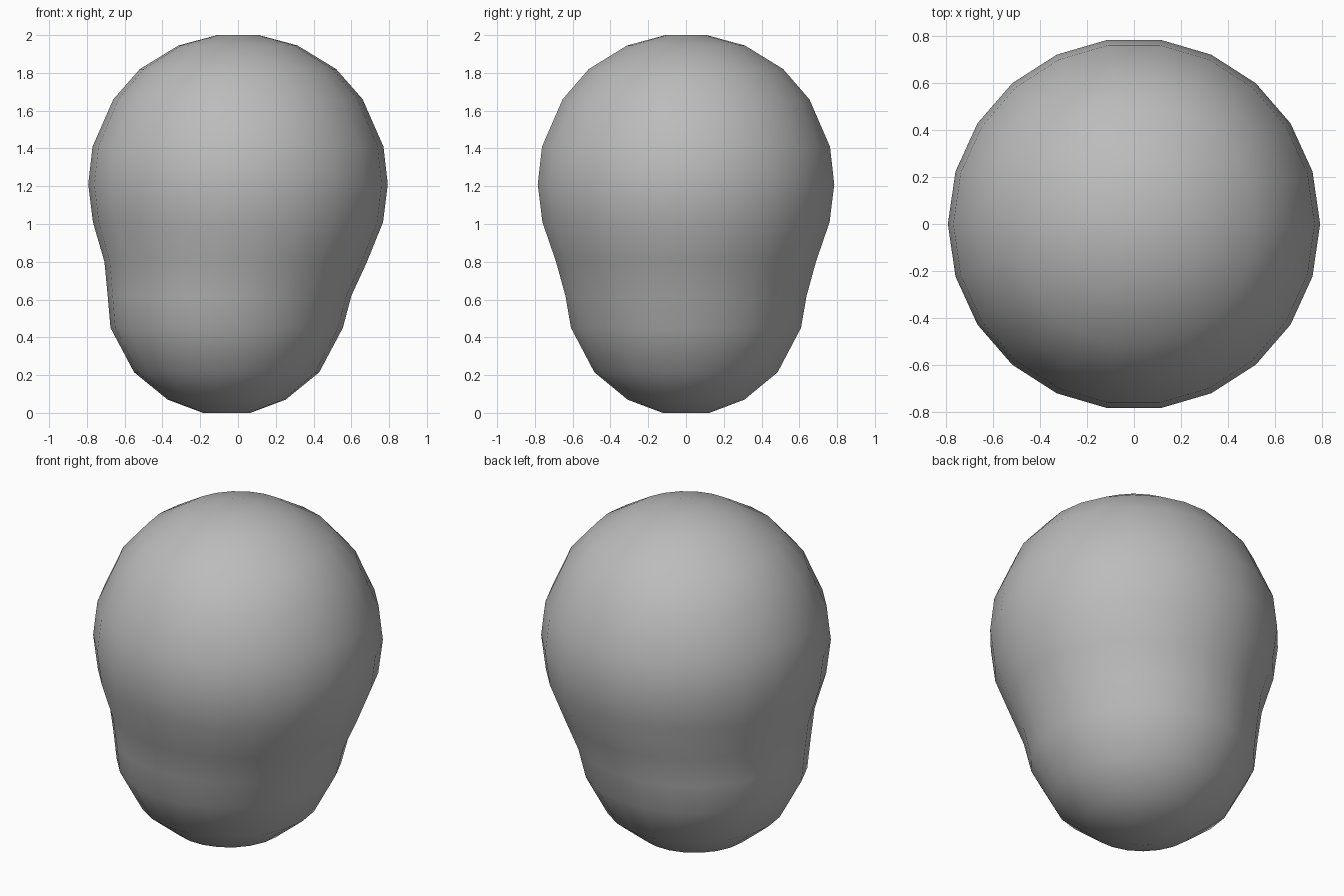
import bpy, bmesh, math

if "Cube" in bpy.data.objects:
    bpy.data.objects.remove(bpy.data.objects["Cube"])

SIDES = 22

# Ring profile from crown to chin: height, sideways shift, radius
RINGS = [
    (2.00, 0.00, 0.11), (1.945, 0.00, 0.315), (1.82, 0.00, 0.52),
    (1.66, 0.00, 0.66), (1.41, 0.00, 0.77), (1.21, 0.00, 0.793),
    (1.01, 0.00, 0.768), (0.80, -0.012, 0.695), (0.62, -0.045, 0.645),
    (0.45, -0.06, 0.615), (0.215, -0.06, 0.49), (0.07, -0.06, 0.312),
    (0.00, -0.06, 0.125),
]

grey = bpy.data.materials.new("plain grey")
grey.diffuse_color = (0.5, 0.5, 0.5, 1)
grey.use_nodes = True
grey.node_tree.nodes["Principled BSDF"].inputs["Base Color"].default_value = grey.diffuse_color

# Rounded head: a large upper ball blending into a smaller, shifted lower ball
bm = bmesh.new()
loops = []
for z, cx, r in RINGS:
    loops.append([bm.verts.new((cx + r * math.cos(2 * math.pi * i / SIDES),
                                r * math.sin(2 * math.pi * i / SIDES), z))
                  for i in range(SIDES)])
for upper, lower in zip(loops, loops[1:]):
    for i in range(SIDES):
        j = (i + 1) % SIDES
        bm.faces.new((upper[i], lower[i], lower[j], upper[j]))

# Flat caps at the crown and the chin
bm.faces.new(loops[0])
bm.faces.new(loops[-1][::-1])
bmesh.ops.recalc_face_normals(bm, faces=bm.faces)
for f in bm.faces:
    f.smooth = True

mesh = bpy.data.meshes.new("head")
bm.to_mesh(mesh)
bm.free()
mesh.materials.append(grey)
head = bpy.data.objects.new("head", mesh)
bpy.context.collection.objects.link(head)
